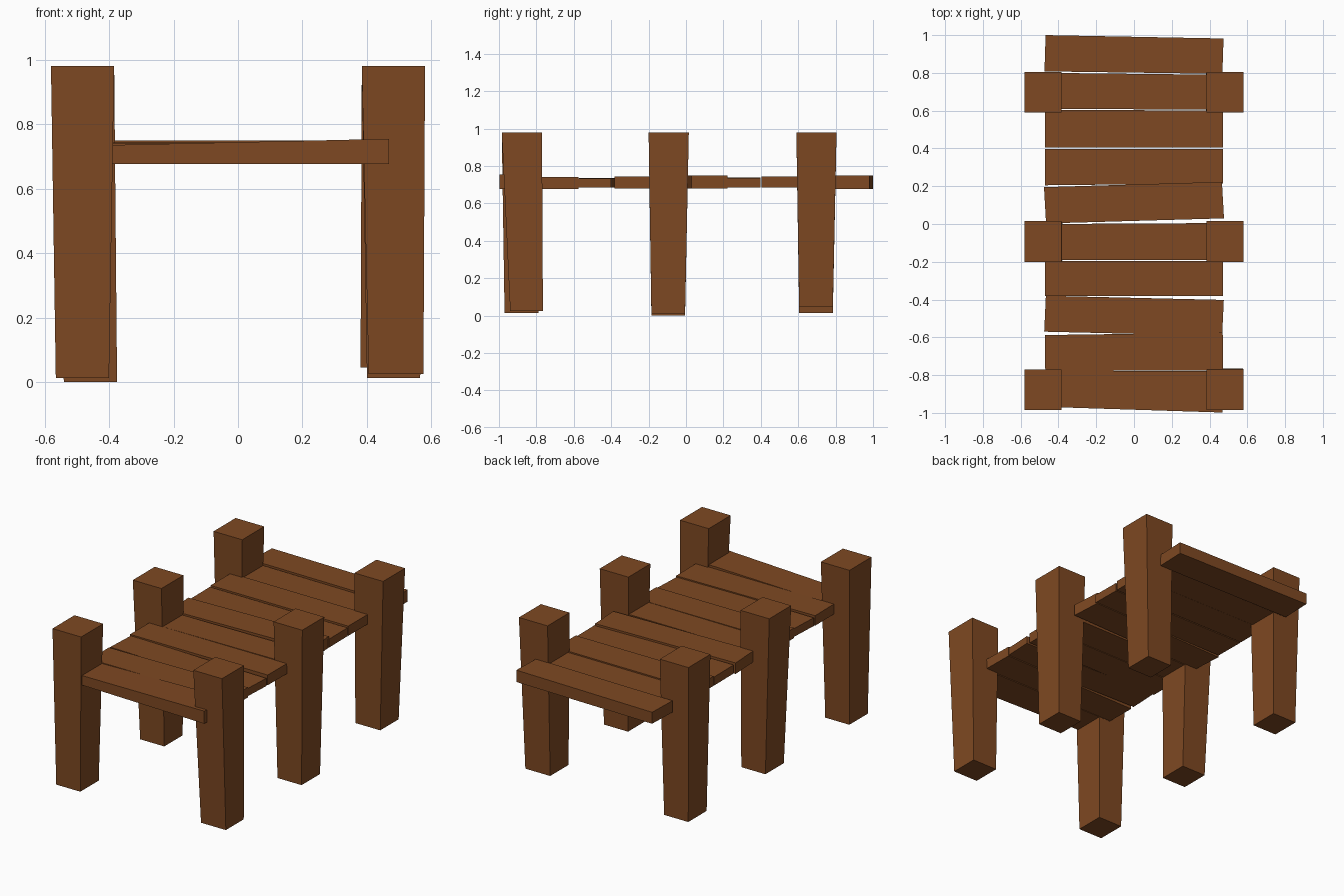
import bpy

wood = bpy.data.materials.new("wood")
wood.diffuse_color = (0.21, 0.066, 0.016, 1)


def hexahedron(name, bottom, top):
    """Six-sided block from four bottom and four top corners (counter-clockwise)."""
    faces = [(3, 2, 1, 0), (4, 5, 6, 7)]
    faces += [(i, (i + 1) % 4, (i + 1) % 4 + 4, i + 4) for i in range(4)]
    mesh = bpy.data.meshes.new(name)
    mesh.from_pydata(bottom + top, [], faces)
    mesh.materials.append(wood)
    obj = bpy.data.objects.new(name, mesh)
    bpy.context.collection.objects.link(obj)
    return obj


def rect(x0, x1, y0, y1, z):
    return [(x0, y0, z), (x1, y0, z), (x1, y1, z), (x0, y1, z)]


# Posts: regular tops, uneven tapered feet
# name, side, top y start, foot (x0, x1, y0, y1, z)
posts = [
    ("front_left_post", -1, -0.985, (-0.565, -0.40, -0.97, -0.79, 0.013)),
    ("front_right_post", 1, -0.985, (0.405, 0.575, -0.94, -0.765, 0.025)),
    ("middle_left_post", -1, -0.20, (-0.54, -0.375, -0.185, -0.005, 0.0)),
    ("middle_right_post", 1, -0.20, (0.40, 0.565, -0.185, -0.005, 0.012)),
    ("back_left_post", -1, 0.59, (-0.565, -0.40, 0.605, 0.785, 0.013)),
    ("back_right_post", 1, 0.59, (0.38, 0.55, 0.605, 0.785, 0.045)),
]
for name, side, y, foot in posts:
    x0, x1 = sorted((side * 0.58, side * 0.384))
    hexahedron(name, rect(*foot), rect(x0, x1, y, y + 0.215, 0.98))

# Deck planks: y range at left end, y range at right end, underside, top left, top right
planks = [
    (-0.968, -0.775, -0.998, -0.780, 0.676, 0.733, 0.754),
    (-0.775, -0.588, -0.775, -0.575, 0.678, 0.740, 0.740),
    (-0.570, -0.380, -0.592, -0.402, 0.684, 0.735, 0.732),
    (-0.382, -0.195, -0.382, -0.195, 0.680, 0.743, 0.743),
    (-0.190, 0.000, -0.190, 0.005, 0.680, 0.740, 0.745),
    (0.003, 0.195, 0.030, 0.223, 0.680, 0.748, 0.750),
    (0.205, 0.398, 0.215, 0.398, 0.685, 0.738, 0.737),
    (0.405, 0.605, 0.405, 0.600, 0.685, 0.745, 0.745),
    (0.610, 0.800, 0.605, 0.790, 0.682, 0.740, 0.740),
    (0.808, 1.000, 0.795, 0.982, 0.677, 0.748, 0.750),
]
for i, (l0, l1, r0, r1, zb, zl, zr) in enumerate(planks, 1):
    skew = (r0 - l0 + r1 - l1) * 0.1   # ends stay square to the turned plank
    corners = [(-0.471 + skew, l0), (0.471 + skew, r0),
               (0.471 - skew, r1), (-0.471 - skew, l1)]
    bottom = [(x, y, zb) for x, y in corners]
    top = [(x, y, zl if x < 0 else zr) for x, y in corners]
    hexahedron(f"deck_plank_{i}", bottom, top)
